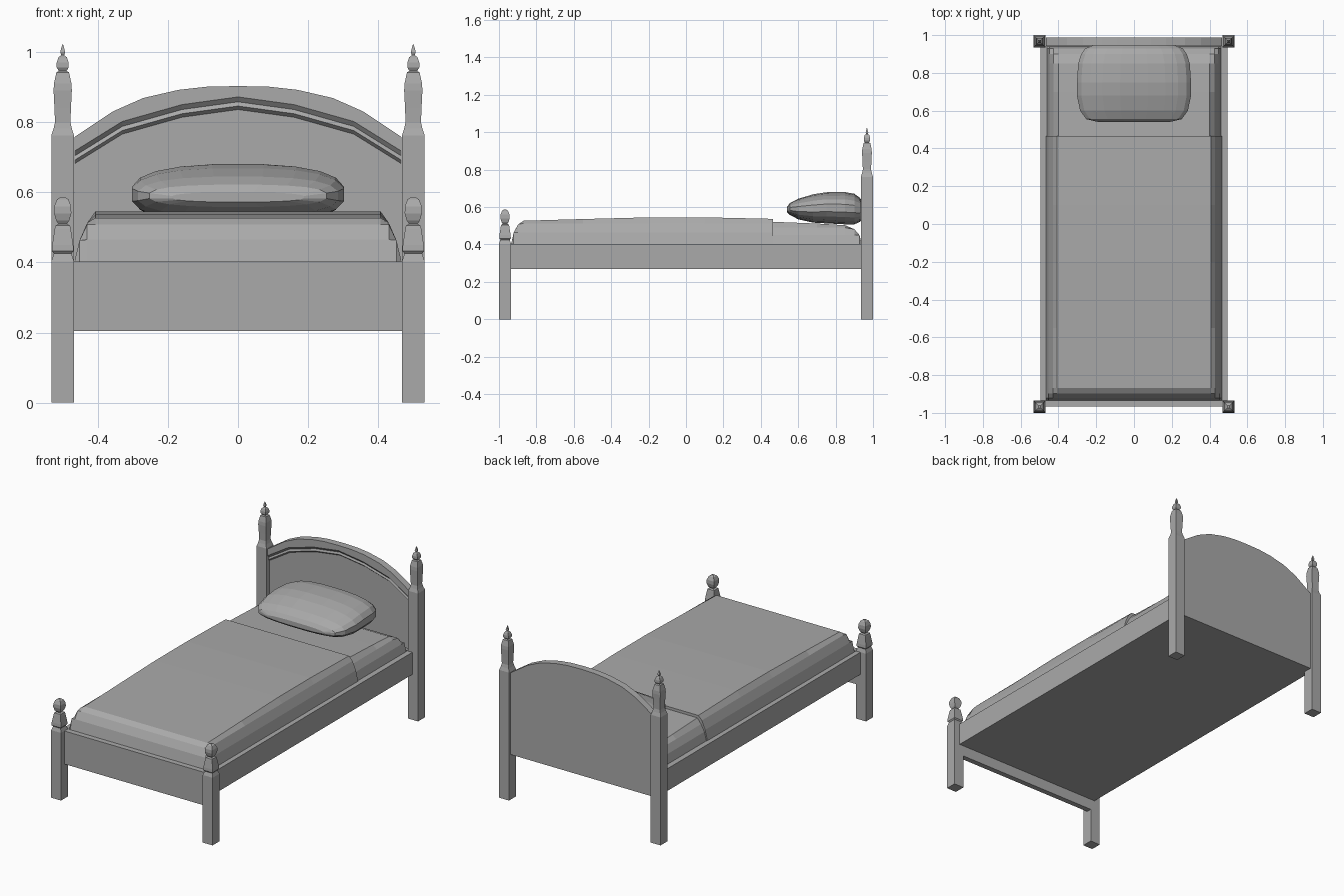
import bpy, bmesh, math

if "Cube" in bpy.data.objects:
    bpy.data.objects.remove(bpy.data.objects["Cube"])

mat = bpy.data.materials.new("plain grey")
mat.diffuse_color = (0.4, 0.4, 0.4, 1)
mat.use_nodes = True
mat.node_tree.nodes["Principled BSDF"].inputs["Base Color"].default_value = mat.diffuse_color


def loft(name, loops):
    """Skin a row of closed loops and cap both ends."""
    bm = bmesh.new()
    rows = [[bm.verts.new(p) for p in loop] for loop in loops]
    n = len(rows[0])
    for a, b in zip(rows, rows[1:]):
        for i in range(n):
            j = (i + 1) % n
            bm.faces.new((a[i], a[j], b[j], b[i]))
    bm.faces.new(rows[0])
    bm.faces.new(rows[-1])
    bmesh.ops.remove_doubles(bm, verts=bm.verts, dist=1e-5)
    bmesh.ops.recalc_face_normals(bm, faces=bm.faces)
    me = bpy.data.meshes.new(name)
    bm.to_mesh(me)
    bm.free()
    me.materials.append(mat)
    ob = bpy.data.objects.new(name, me)
    bpy.context.collection.objects.link(ob)
    return ob


def box(name, x0, x1, y0, y1, z0, z1):
    return loft(name, [[(x0, y0, z), (x1, y0, z), (x1, y1, z), (x0, y1, z)] for z in (z0, z1)])


def interp(pts, x):
    for (xa, za), (xb, zb) in zip(pts, pts[1:]):
        if x <= xb + 1e-9:
            return za + (zb - za) * (x - xa) / (xb - xa)
    return pts[-1][1]


def post(name, cx, cy, prof):
    corners = ((-1, -1), (1, -1), (1, 1), (-1, 1))
    loft(name, [[(cx + h * a, cy + h * b, z) for a, b in corners] for h, z in prof])


# Square posts with turned four-sided tops
back_prof = [(.0325, 0), (.0325, .762), (.026, .782), (.022, .80), (.0235, .84), (.026, .89),
             (.025, .91), (.018, .942), (.011, .946), (.017, .956), (.017, .97), (.012, .985),
             (.004, .991), (.007, 1.0), (.005, 1.008), (.001, 1.022)]
front_prof = [(.0325, 0), (.0325, .403), (.025, .425), (.031, .432), (.030, .45), (.023, .495),
              (.021, .505), (.012, .510), (.019, .52), (.0245, .54), (.024, .56), (.016, .58), (.006, .587)]
for side, s in (("left", -1), ("right", 1)):
    post(f"back_post_{side}", s * .5, .9675, back_prof)
    post(f"front_post_{side}", s * .5, -.9675, front_prof)
    # Side rails
    box(f"side_rail_{side}", *sorted((s * .465, s * .495)), -.945, .94, .27, .402)

# Footboard and bed base
box("footboard", -.47, .47, -.967, -.935, .205, .402)
box("bed_base", -.466, .466, -.936, .965, .27, .40)

# Arched headboard with stepped moulding on the front
arc = [(0, .903), (.09, .901), (.17, .892), (.27, .869), (.356, .831), (.467, .757)]
inner = [(0, .872), (.16, .85), (.33, .802), (.467, .717)]
half = sorted({p[0] for p in arc + inner})
xs = [-x for x in half[:0:-1]] + half
cols = []
for x in xs:
    t, m = interp(arc, abs(x)), interp(inner, abs(x))
    cols.append([(x, y, z) for y, z in (
        (.987, .27), (.987, t), (.946, t), (.946, m), (.958, m - .014),
        (.953, m - .026), (.965, m - .036), (.965, .27))])
loft("headboard", cols)


def padded(name, profile, spine):
    """Soft slab: cross profile (x, z) limited by height along y."""
    loops = []
    for y, h in spine:
        right = [(x, y, min(z, h)) for x, z in profile[:-1]] + [(profile[-1][0], y, h)]
        loops.append(right + [(-x, y, z) for x, y, z in reversed(right)])
    loft(name, loops)


# Mattress and blanket
padded("mattress", [(.460, .40), (.447, .45), (.425, .49), (.40, .52)],
       [(.40, .522), (.47, .521), (.70, .512), (.85, .503), (.90, .482), (.928, .45), (.94, .402)])
padded("blanket", [(.467, .40), (.452, .463), (.430, .513), (.407, .537)],
       [(-.935, .401), (-.921, .465), (-.897, .508), (-.868, .527), (-.55, .536), (-.2, .545),
        (.1, .545), (.465, .537)])

# Pillow: rounded sections along y (y, half width, bottom, top)
loops = []
for y, w, b, t in [(.54, .19, .572, .60), (.555, .255, .558, .622), (.60, .288, .534, .645),
                   (.68, .305, .516, .669), (.75, .305, .512, .68), (.85, .298, .507, .681),
                   (.90, .282, .507, .672), (.93, .26, .52, .65), (.948, .215, .545, .62)]:
    loop = []
    for i in range(20):
        a = 2 * math.pi * (i + .5) / 20
        c, s = math.cos(a), math.sin(a)
        loop.append((w * math.copysign(abs(c) ** .77, c), y,
                     (b + t) / 2 + (t - b) / 2 * math.copysign(abs(s) ** .77, s)))
    loops.append(loop)
loft("pillow", loops)
